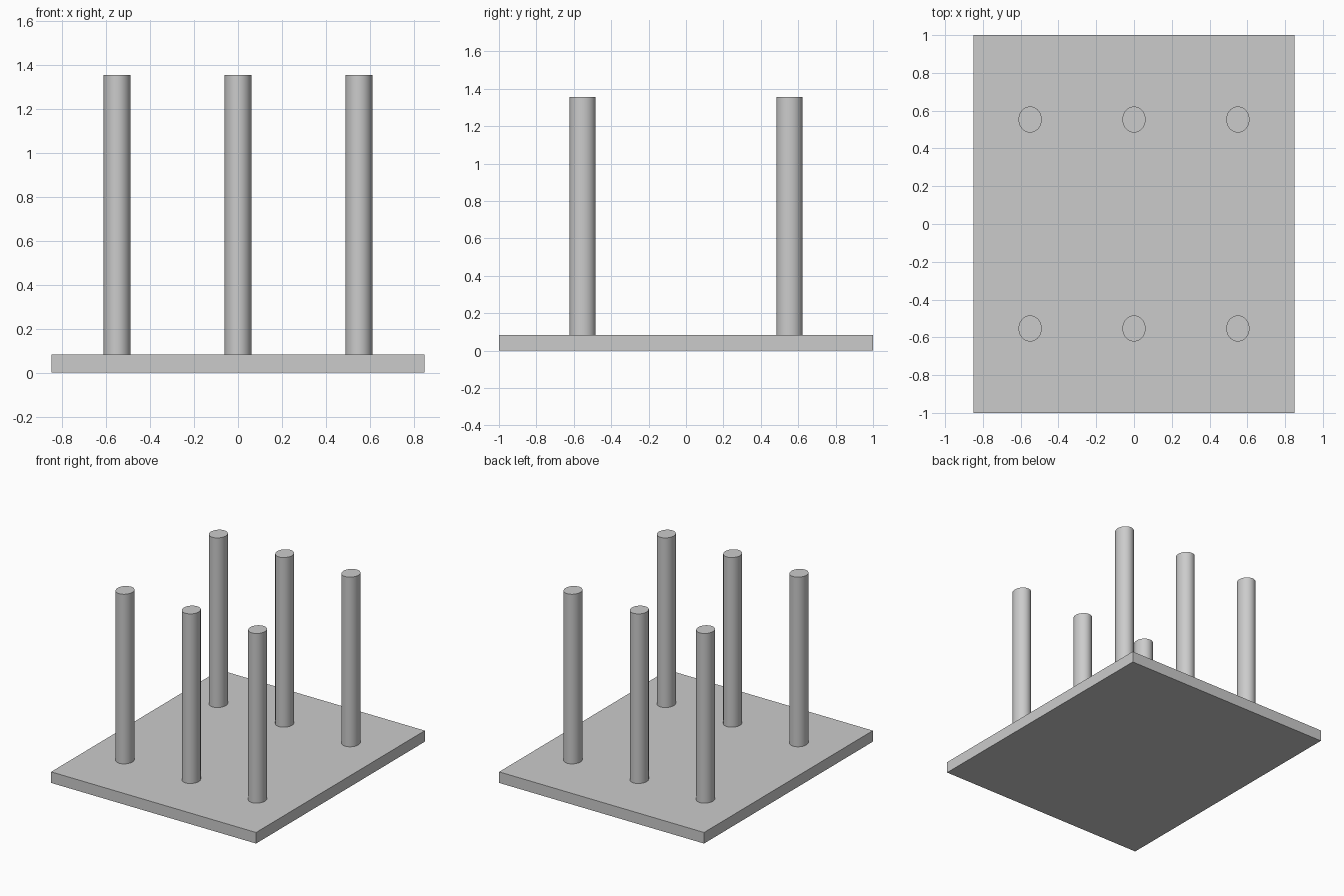
import bpy

cube = bpy.data.objects.get("Cube")
if cube:
    bpy.data.objects.remove(cube, do_unlink=True)

# One plain grey for everything
GREY = (0.6, 0.6, 0.6, 1.0)
grey = bpy.data.materials.new("light grey")
grey.use_nodes = True
grey.diffuse_color = GREY
grey.node_tree.nodes["Principled BSDF"].inputs["Base Color"].default_value = GREY

PLATE_TOP, POST_TOP = 0.083, 1.355
POST_RX, POST_RY = 0.0615, 0.069


def finish(name, scale):
    obj = bpy.context.object
    obj.name = obj.data.name = name
    obj.scale = scale
    bpy.ops.object.transform_apply(location=False, rotation=False, scale=True)
    obj.data.materials.append(grey)
    return obj


# Base plate
bpy.ops.mesh.primitive_cube_add(size=1, location=(0, 0, PLATE_TOP / 2))
finish("base_plate", (1.7, 2.0, PLATE_TOP))

# Two rows of three slightly oval posts
height = POST_TOP - PLATE_TOP
for row, y in (("front", -0.553), ("back", 0.553)):
    for side, x in (("right", -0.55), ("middle", 0), ("left", 0.55)):
        bpy.ops.mesh.primitive_cylinder_add(
            vertices=64, radius=1, depth=1,
            location=(x, y, PLATE_TOP + height / 2))
        finish(f"{row}_{side}_post", (POST_RX, POST_RY, height))
        bpy.ops.object.shade_smooth_by_angle()
